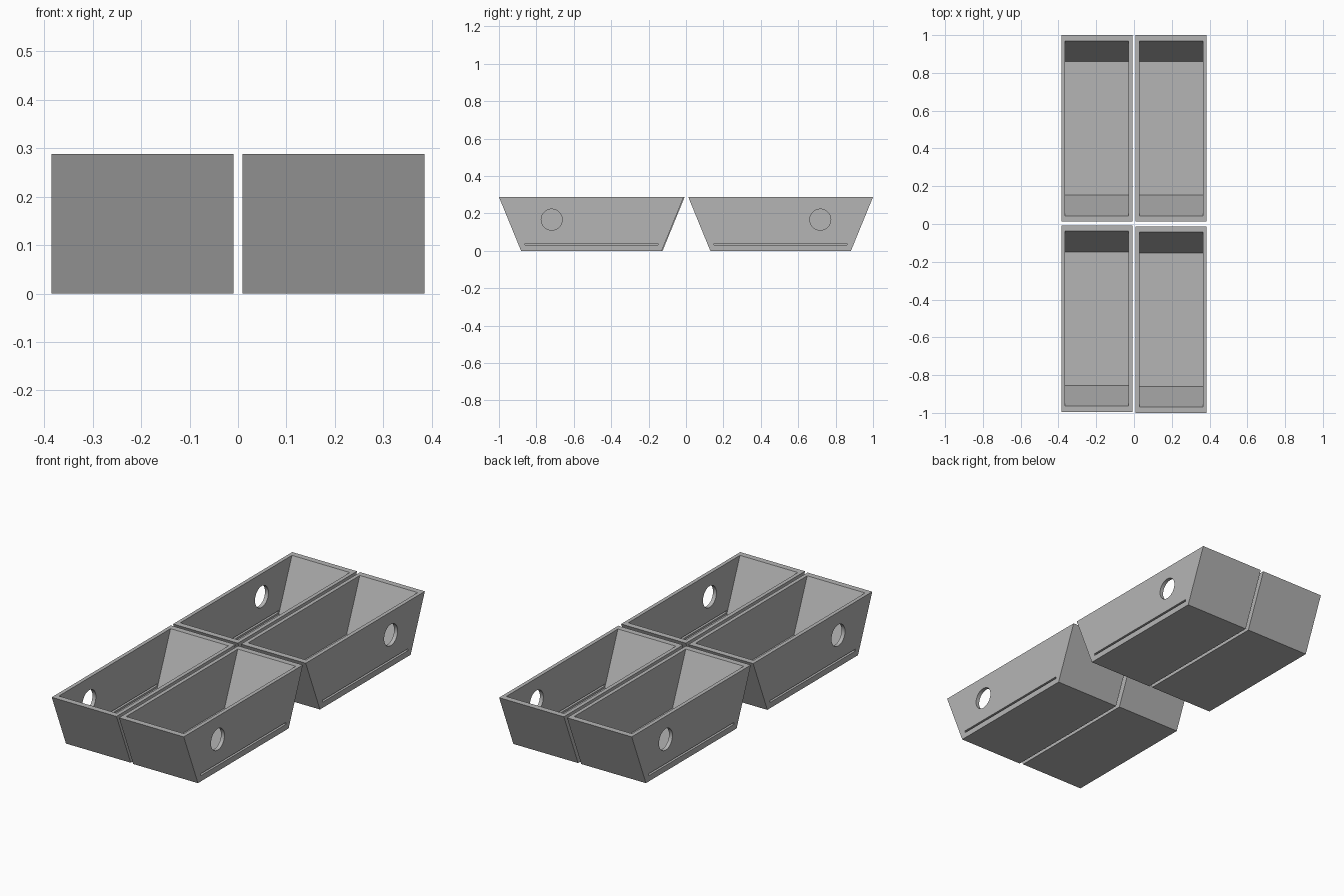
import bpy
import bmesh
from math import pi
from mathutils import Matrix, Vector

default = bpy.data.objects.get("Cube")
if default:
    bpy.data.objects.remove(default, do_unlink=True)

HEIGHT = 0.288
WALL = 0.02
FLOOR = 0.02
HALF_WIDTH = 0.188
CENTRE_X = 0.197
CENTRE_Y = 0.506
TOP_LENGTH, BASE_LENGTH = 0.494, 0.376     # half lengths
END_WALL = 0.031                           # measured along the length
SLOPE = (TOP_LENGTH - BASE_LENGTH) / HEIGHT

grey = bpy.data.materials.new("plain_grey")
grey.use_nodes = True
grey.diffuse_color = (0.46, 0.46, 0.46, 1)
grey.node_tree.nodes["Principled BSDF"].inputs["Base Color"].default_value = grey.diffuse_color


def make_object(name, bm):
    bmesh.ops.recalc_face_normals(bm, faces=bm.faces)
    mesh = bpy.data.meshes.new(name)
    bm.to_mesh(mesh)
    bm.free()
    mesh.materials.append(grey)
    obj = bpy.data.objects.new(name, mesh)
    bpy.context.collection.objects.link(obj)
    return obj


def tapered_box(name, centre, half_width, inset, low, high):
    """Box with sloping ends, following the outer slope less an inset."""
    bm = bmesh.new()
    bmesh.ops.create_cube(bm, size=2)
    for v in bm.verts:
        z = high if v.co.z > 0 else low
        length = BASE_LENGTH + SLOPE * z - inset
        v.co = Vector((centre[0] + v.co.x * half_width,
                       centre[1] + v.co.y * length, z))
    return make_object(name, bm)


def port_cutter(x, y):
    """Round port through the outer side wall."""
    bm = bmesh.new()
    bmesh.ops.create_cone(bm, cap_ends=True, segments=48, radius1=0.056,
                          radius2=0.056, depth=0.1,
                          matrix=Matrix.Translation((x, y, 0.167)) @ Matrix.Rotation(pi / 2, 4, 'Y'))
    return make_object("port_cutter", bm)


def slot_cutter(x, y):
    """Thin drain slot just above the floor."""
    bm = bmesh.new()
    bmesh.ops.create_cube(bm, size=1, matrix=Matrix.Translation((x, y, 0.035))
                          @ Matrix.Diagonal((0.1, 0.711, 0.01, 1)))
    return make_object("slot_cutter", bm)


def cut(target, cutter):
    cutter.hide_render = True
    mod = target.modifiers.new("cut", 'BOOLEAN')
    mod.operation = 'DIFFERENCE'
    mod.solver = 'EXACT'
    mod.object = cutter
    bpy.context.view_layer.objects.active = target
    bpy.ops.object.modifier_apply(modifier=mod.name)
    bpy.data.objects.remove(cutter, do_unlink=True)


# Four open tubs, ports and slots on the outer sides
for side, side_name in ((1, "left"), (-1, "right")):
    for end, end_name in ((-1, "front"), (1, "back")):
        nudge = 0.005 if side < 0 and end < 0 else 0
        x, y = side * CENTRE_X, end * CENTRE_Y + nudge
        tub = tapered_box(f"{end_name}_{side_name}_tub", (x, y), HALF_WIDTH, 0, 0, HEIGHT)
        cut(tub, tapered_box("cavity_cutter", (x, y), HALF_WIDTH - WALL,
                             END_WALL, FLOOR, HEIGHT + 0.05))
        wall_x = side * (CENTRE_X + HALF_WIDTH)
        cut(tub, port_cutter(wall_x, end * 0.718 + nudge))
        cut(tub, slot_cutter(wall_x, y))
        # Smooth port edges, crisp walls
        bpy.ops.object.select_all(action='DESELECT')
        tub.select_set(True)
        bpy.context.view_layer.objects.active = tub
        bpy.ops.object.shade_smooth_by_angle(angle=pi / 6)
